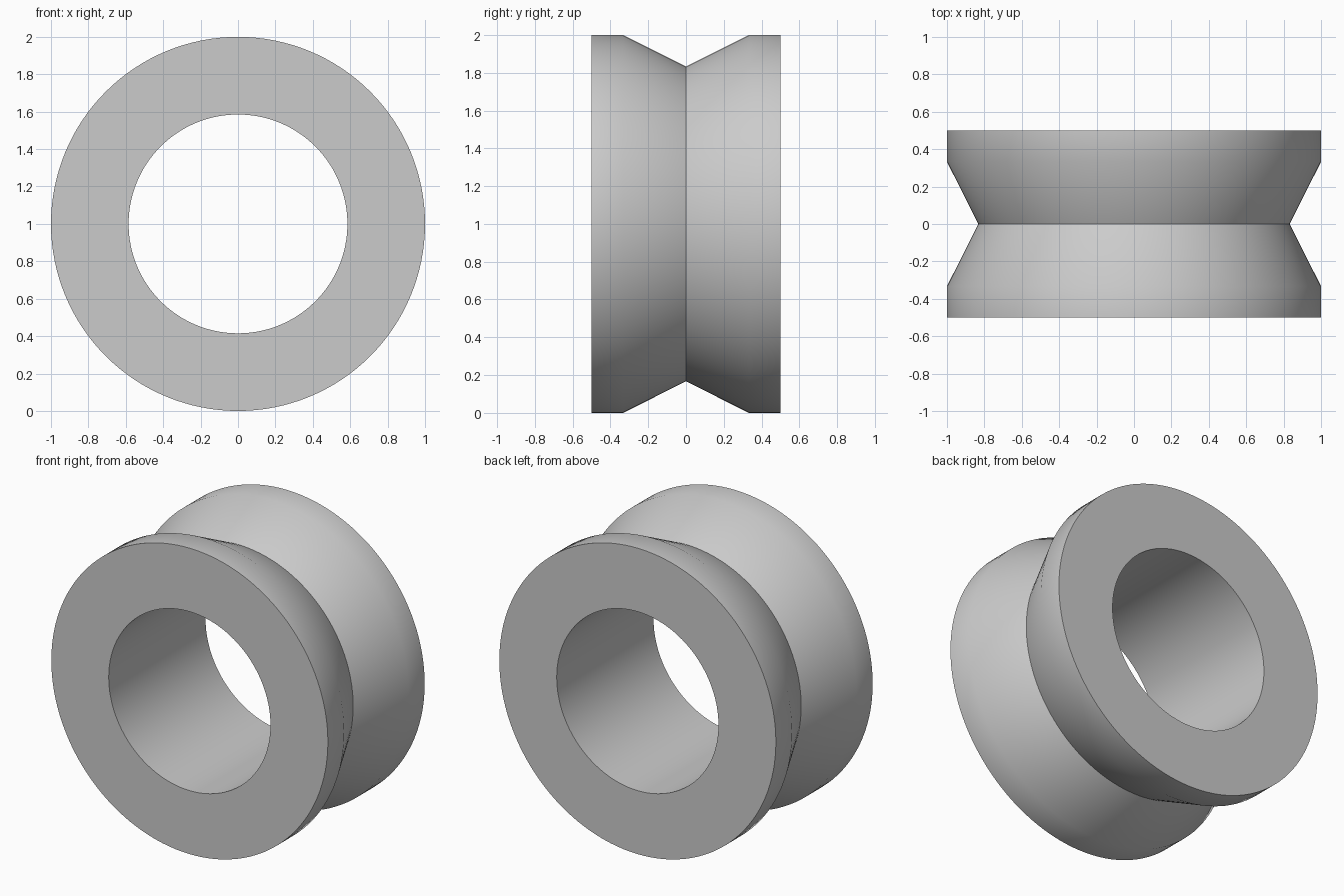
import bpy
import bmesh
import math
from mathutils import Vector

cube = bpy.data.objects.get("Cube")
if cube:
    bpy.data.objects.remove(cube, do_unlink=True)

# Plain grey material
grey = bpy.data.materials.new("plain grey")
grey.use_nodes = True
colour = (0.6, 0.6, 0.6, 1.0)
grey.diffuse_color = colour
grey.node_tree.nodes["Principled BSDF"].inputs["Base Color"].default_value = colour

# Half section of the roller: (radius, y), with a V groove and a straight bore
BORE, RIM, GROOVE = 0.585, 1.0, 0.833
HALF, SHOULDER = 0.5, 0.333
profile = [(BORE, -HALF), (RIM, -HALF), (RIM, -SHOULDER), (GROOVE, 0),
           (RIM, SHOULDER), (RIM, HALF), (BORE, HALF)]

# Spin the closed section round the y axis
bm = bmesh.new()
verts = [bm.verts.new((r, y, 0)) for r, y in profile]
edges = [bm.edges.new((a, b)) for a, b in zip(verts, verts[1:] + verts[:1])]
bmesh.ops.spin(bm, geom=verts + edges, cent=Vector(), axis=(0, 1, 0),
               angle=math.tau, steps=128, use_merge=True)
bmesh.ops.remove_doubles(bm, verts=bm.verts, dist=1e-5)
bmesh.ops.recalc_face_normals(bm, faces=bm.faces)

mesh = bpy.data.meshes.new("grooved_roller")
bm.to_mesh(mesh)
bm.free()
mesh.materials.append(grey)
roller = bpy.data.objects.new("grooved_roller", mesh)
roller.location.z = RIM
bpy.context.collection.objects.link(roller)

# Smooth round surfaces, sharp groove and end faces
bpy.ops.object.select_all(action='DESELECT')
roller.select_set(True)
bpy.context.view_layer.objects.active = roller
bpy.ops.object.shade_smooth_by_angle(angle=math.radians(30))
